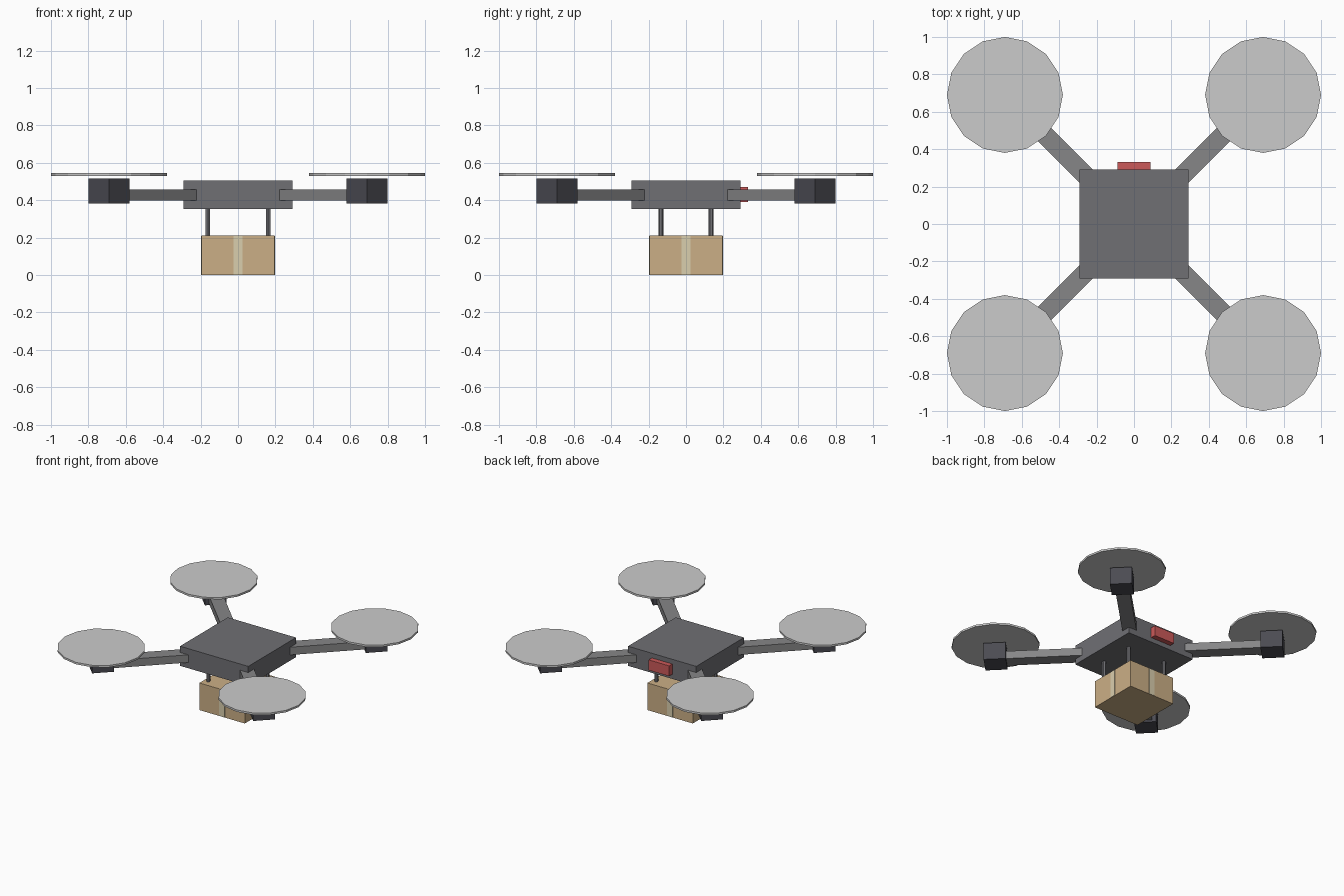
import bpy
from math import radians, cos, sin

if "Cube" in bpy.data.objects:
    bpy.data.objects.remove(bpy.data.objects["Cube"])


def material(name, rgb):
    m = bpy.data.materials.new(name)
    m.diffuse_color = (*rgb, 1)
    m.use_nodes = True
    m.node_tree.nodes["Principled BSDF"].inputs["Base Color"].default_value = m.diffuse_color
    return m


DARK = material("dark_grey", (0.16, 0.16, 0.175))
ARM = material("arm_grey", (0.24, 0.24, 0.245))
BLACK = material("motor_black", (0.07, 0.07, 0.085))
LIGHT = material("rotor_grey", (0.6, 0.6, 0.63))
CARD = material("cardboard", (0.6, 0.43, 0.24))
TAPE = material("tape", (0.7, 0.62, 0.42))
RED = material("red", (0.6, 0.1, 0.1))


def finish(name, mat):
    o = bpy.context.object
    o.name = name
    o.data.materials.append(mat)
    return o


def box(name, centre, size, mat, angle=0):
    bpy.ops.mesh.primitive_cube_add(size=1, location=centre, rotation=(0, 0, radians(angle)))
    o = finish(name, mat)
    o.scale = size
    return o


def disc(name, x, y, z0, z1, r, sides, mat):
    bpy.ops.mesh.primitive_cylinder_add(vertices=sides, radius=r, depth=z1 - z0,
                                        location=(x, y, (z0 + z1) / 2))
    return finish(name, mat)


# Body and rear light
box("body", (0, 0, 0.43), (0.585, 0.585, 0.152), DARK)
box("rear_light", (0, 0.306, 0.43), (0.175, 0.052, 0.08), RED)

# Arms, motors and rotors at the four corners
for i in range(4):
    a = 45 + 90 * i
    c, s = cos(radians(a)), sin(radians(a))
    r0, r1, rm = 0.25, 0.97, 0.976
    mid = (r0 + r1) / 2
    box(f"arm_{i + 1}", (mid * c, mid * s, 0.428), (r1 - r0, 0.1, 0.06), ARM, a)
    box(f"motor_{i + 1}", (rm * c, rm * s, 0.449), (0.156, 0.156, 0.132), BLACK, a)
    disc(f"rotor_{i + 1}", rm * c, rm * s, 0.53, 0.545, 0.31, 16, LIGHT)

# Struts holding the parcel
for x in (-0.161, 0.161):
    for y in (-0.134, 0.134):
        disc("strut", x, y, 0.2, 0.37, 0.014, 6, DARK)

# Parcel with a tape strip on each side
box("parcel", (0, 0, 0.105), (0.39, 0.39, 0.21), CARD)
for i in range(4):
    a = 90 * i
    c, s = cos(radians(a)), sin(radians(a))
    box(f"tape_{i + 1}", (0.194 * c, 0.194 * s, 0.105), (0.006, 0.048, 0.208), TAPE, a)
